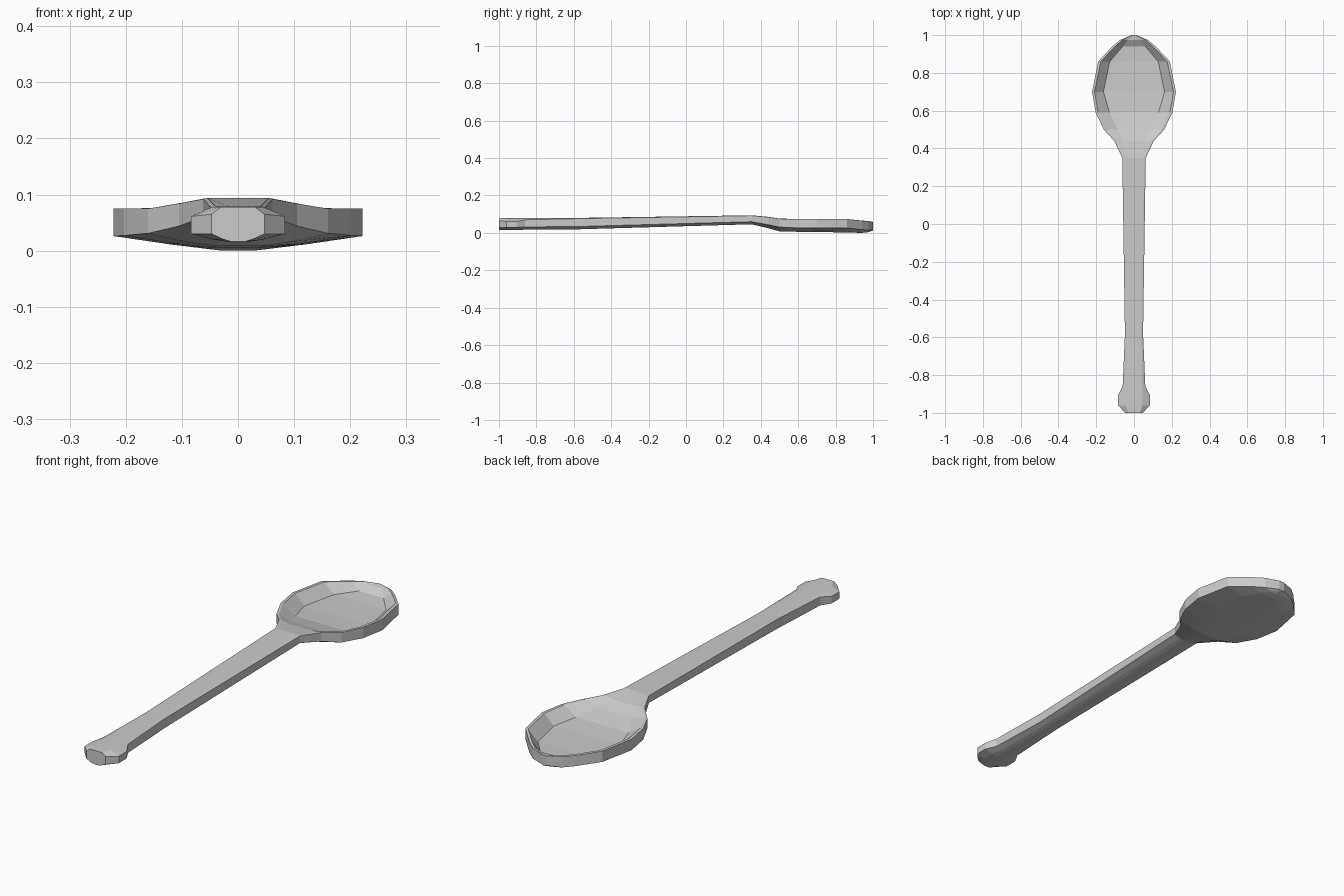
import bpy, bmesh

# Each station along the spoon:
# y, half width, bottom z, lower wall z, upper wall z, rim/top half width, top z, floor half width, floor z
STATIONS = [
    # knob at the end of the handle
    (-1.00, 0.047, 0.018, 0.032, 0.067, 0.030, 0.080, 0.015, 0.080),
    (-0.96, 0.084, 0.018, 0.032, 0.063, 0.045, 0.080, 0.020, 0.081),
    (-0.905, 0.084, 0.018, 0.032, 0.063, 0.045, 0.080, 0.020, 0.081),
    (-0.86, 0.060, 0.019, 0.034, 0.072, 0.045, 0.080, 0.020, 0.081),
    # handle
    (-0.58, 0.048, 0.021, 0.036, 0.078, 0.040, 0.081, 0.018, 0.082),
    (0.35, 0.062, 0.048, 0.062, 0.094, 0.055, 0.096, 0.025, 0.096),
    # neck
    (0.44, 0.105, 0.027, 0.046, 0.086, 0.096, 0.088, 0.055, 0.082),
    # bowl
    (0.50, 0.160, 0.010, 0.033, 0.077, 0.149, 0.078, 0.085, 0.061),
    (0.59, 0.203, 0.008, 0.029, 0.077, 0.190, 0.077, 0.130, 0.039),
    (0.70, 0.222, 0.007, 0.028, 0.077, 0.209, 0.077, 0.162, 0.033),
    (0.86, 0.190, 0.004, 0.028, 0.076, 0.176, 0.076, 0.128, 0.032),
    (0.94, 0.115, 0.002, 0.020, 0.067, 0.100, 0.068, 0.060, 0.036),
    (0.975, 0.073, 0.006, 0.016, 0.064, 0.060, 0.065, 0.030, 0.058),
    (1.00, 0.012, 0.014, 0.018, 0.060, 0.009, 0.061, 0.004, 0.061),
]


def section(y, w, zb, zl, zh, wt, zt, wf, zf):
    """Closed cross-section, mirrored about x = 0."""
    half = [(w * 0.24, zb), (w * 0.55, zb + (zl - zb) * 0.3), (w, zl), (w, zh), (wt, zt), (wf, zf)]
    return [(x, y, z) for x, z in half] + [(-x, y, z) for x, z in reversed(half)]


# Loft the sections into one solid spoon
bm = bmesh.new()
rings = [[bm.verts.new(p) for p in section(*s)] for s in STATIONS]
n = len(rings[0])
for a, b in zip(rings, rings[1:]):
    for i in range(n):
        j = (i + 1) % n
        bm.faces.new((a[i], a[j], b[j], b[i]))
bm.faces.new(rings[0])
bm.faces.new(rings[-1])
bmesh.ops.recalc_face_normals(bm, faces=bm.faces)

# Stand on z = 0
low = min(v.co.z for v in bm.verts)
bmesh.ops.translate(bm, vec=(0, 0, -low), verts=bm.verts)

mesh = bpy.data.meshes.new("spoon")
bm.to_mesh(mesh)
bm.free()
bpy.context.collection.objects.link(bpy.data.objects.new("spoon", mesh))
